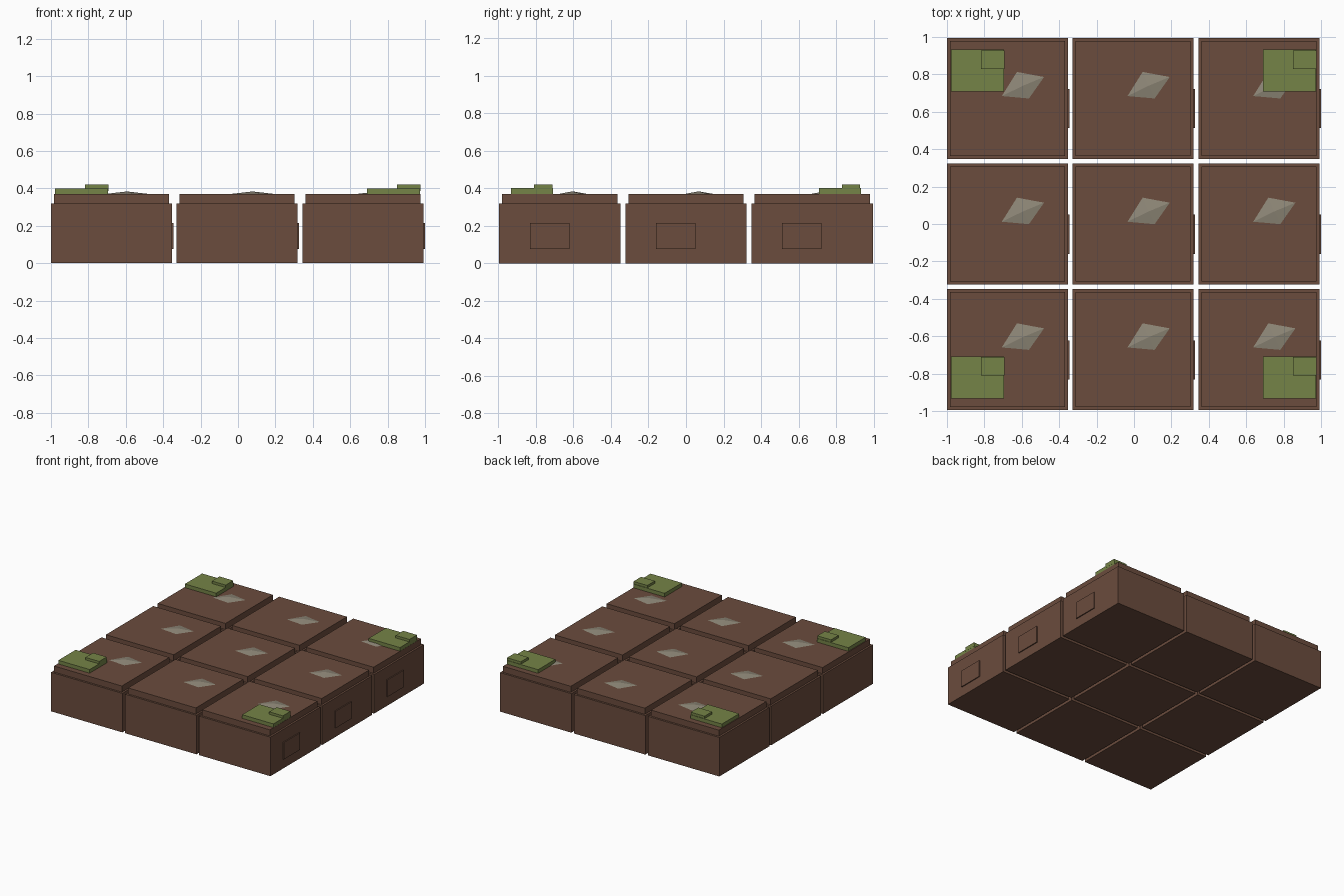
import bpy, bmesh
from mathutils import Vector

if "Cube" in bpy.data.objects:
    bpy.data.objects.remove(bpy.data.objects["Cube"])


def srgb(r, g, b):
    lin = lambda c: c / 12.92 if c <= 0.04045 else ((c + 0.055) / 1.055) ** 2.4
    return (lin(r / 255), lin(g / 255), lin(b / 255), 1.0)


def material(name, rgb):
    m = bpy.data.materials.new(name)
    m.diffuse_color = srgb(*rgb)
    m.use_nodes = True
    m.node_tree.nodes["Principled BSDF"].inputs["Base Color"].default_value = m.diffuse_color
    return m


SOIL = material("brown_soil", (107, 76, 61))
STONE = material("grey_stone", (143, 136, 120))
MOSS = material("moss_green", (117, 131, 71))


def finish(name, bm, mat):
    bmesh.ops.recalc_face_normals(bm, faces=bm.faces)
    mesh = bpy.data.meshes.new(name)
    bm.to_mesh(mesh)
    bm.free()
    mesh.materials.append(mat)
    ob = bpy.data.objects.new(name, mesh)
    bpy.context.collection.objects.link(ob)
    return ob


def box(name, lo, hi, mat):
    lo, hi = Vector(lo), Vector(hi)
    bm = bmesh.new()
    bmesh.ops.create_cube(bm, size=1)
    for v in bm.verts:
        v.co = Vector([(lo[i] + hi[i]) / 2 + v.co[i] * (hi[i] - lo[i]) for i in range(3)])
    return finish(name, bm, mat)


def pebble(name, cx, cy, z):
    # flat, skewed eight-sided stone half sunk into the tile
    ring = [(-0.113, -0.055), (0.032, -0.068), (0.113, 0.047), (-0.032, 0.074)]
    bm = bmesh.new()
    eq = [bm.verts.new((cx + x, cy + y, z)) for x, y in ring]
    for dz in (0.013, -0.013):
        tip = bm.verts.new((cx, cy, z + dz))
        for i in range(4):
            bm.faces.new((eq[i], eq[(i + 1) % 4], tip))
    return finish(name, bm, STONE)


PITCH, HALF, INSET = 0.672, 0.3235, 0.016
for i in range(3):
    for j in range(3):
        cx, cy = -0.0043 + (i - 1) * PITCH, (j - 1) * PITCH
        tag = f"_{i}_{j}"
        # block with a slightly smaller cap
        box("soil_block" + tag, (cx - HALF, cy - HALF, 0), (cx + HALF, cy + HALF, 0.32), SOIL)
        h = HALF - INSET
        box("soil_cap" + tag, (cx - h, cy - h, 0.32), (cx + h, cy + h, 0.37), SOIL)
        # raised plate on the right side
        box("side_plate" + tag, (cx + HALF - 0.005, cy - 0.16, 0.077),
            (cx + HALF + 0.008, cy + 0.05, 0.216), SOIL)
        pebble("pebble" + tag, cx + 0.0825, cy + 0.067, 0.3705)

# moss patches at the four corners
for side, x in (("left", -0.836), ("right", 0.832)):
    for end, y in (("front", -0.82), ("back", 0.82)):
        box(f"moss_patch_{side}_{end}", (x - 0.142, y - 0.112, 0.365),
            (x + 0.142, y + 0.112, 0.40), MOSS)
        box(f"moss_tuft_{side}_{end}", (x + 0.018, y + 0.01, 0.385),
            (x + 0.143, y + 0.108, 0.42), MOSS)
